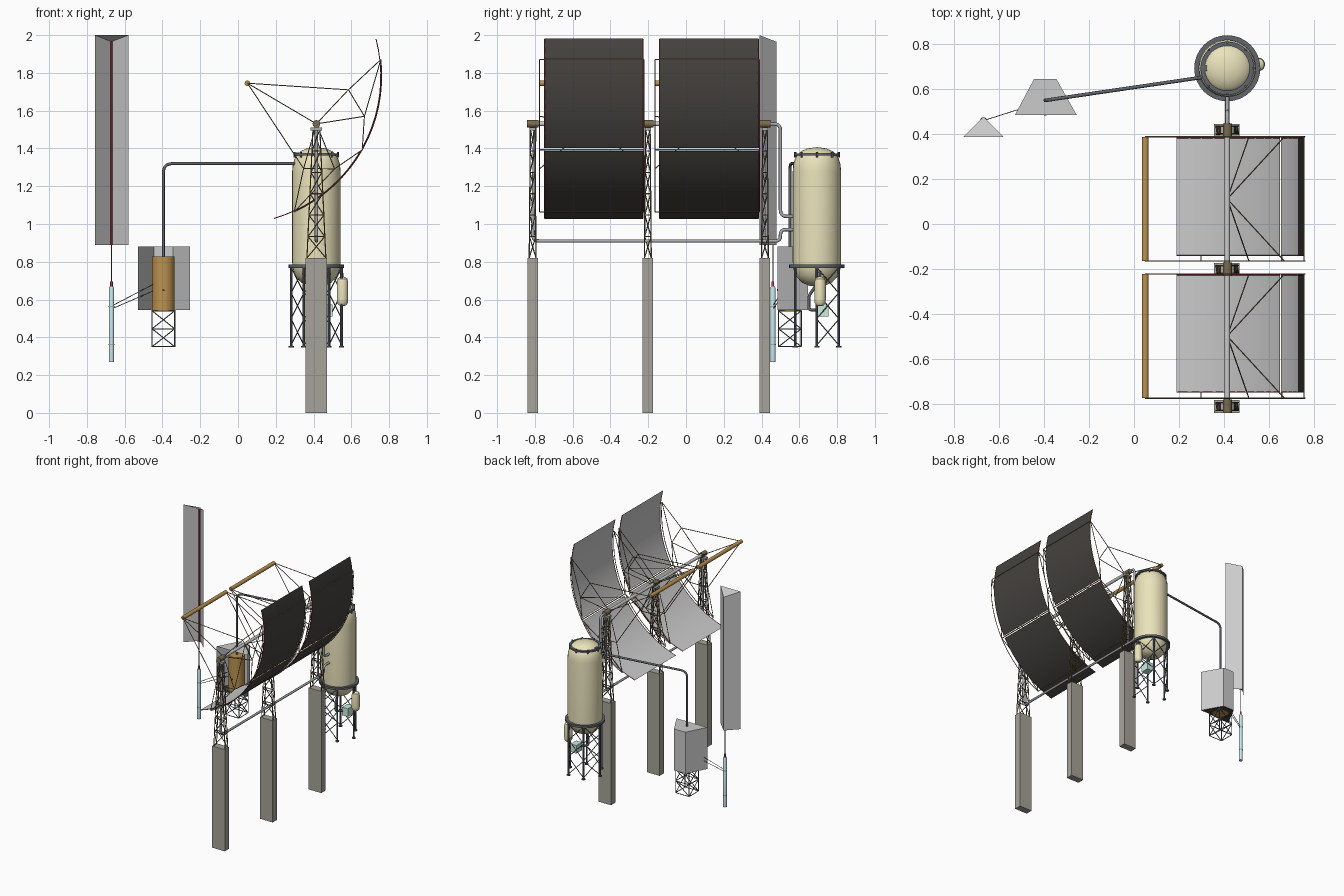
import bpy, bmesh, math
from mathutils import Vector, Matrix

if "Cube" in bpy.data.objects:
    bpy.data.objects.remove(bpy.data.objects["Cube"])

def mat(name, c):
    m = bpy.data.materials.new(name)
    m.diffuse_color = (*c, 1)
    m.use_nodes = True
    m.node_tree.nodes["Principled BSDF"].inputs["Base Color"].default_value = m.diffuse_color
    return m

CONC = mat("concrete", (.38, .37, .32)); DARK = mat("dark_backing", (.06, .055, .05))
BROWN = mat("copper", (.5, .29, .08)); CREAM = mat("cream", (.83, .77, .5))
STEEL = mat("dark_steel", (.12, .13, .15)); BLUE = mat("pale_blue", (.55, .78, .82))
RED = mat("red", (.5, .04, .08)); MINT = mat("mint", (.6, .85, .75))
FRAME = mat("frame_bronze", (.2, .15, .08)); PIPE = mat("pipe_grey", (.4, .41, .42))

def finish(name, bm, m=None, smooth=False):
    me = bpy.data.meshes.new(name)
    bm.to_mesh(me); bm.free()
    ob = bpy.data.objects.new(name, me)
    bpy.context.collection.objects.link(ob)
    if m: me.materials.append(m)
    if smooth:
        bpy.ops.object.select_all(action='DESELECT')
        ob.select_set(True); bpy.context.view_layer.objects.active = ob
        bpy.ops.object.shade_smooth_by_angle(angle=math.radians(35))
    return ob

def box(name, lo, hi, m=None):
    lo, hi = Vector(lo), Vector(hi)
    bm = bmesh.new()
    bmesh.ops.create_cube(bm, size=1, matrix=Matrix.Translation((lo + hi) / 2) @ Matrix.Diagonal((*(hi - lo), 1)))
    return finish(name, bm, m)

def bars(name, segs, r, m=None, n=6):
    bm = bmesh.new()
    for p, q in segs:
        p, q = Vector(p), Vector(q)
        d = q - p
        M = Matrix.Translation((p + q) / 2) @ d.to_track_quat('Z', 'Y').to_matrix().to_4x4()
        bmesh.ops.create_cone(bm, cap_ends=True, segments=n, radius1=r, radius2=r, depth=d.length, matrix=M)
    return finish(name, bm, m, n > 8)

def pipe(name, pts, r, m=PIPE, bend=.035):
    # polyline with rounded corners, swept by a circle
    pts = [Vector(p) for p in pts]
    path = [pts[0]]
    for a, b, c in zip(pts, pts[1:], pts[2:]):
        k = min(bend, (a - b).length * .45, (c - b).length * .45)
        s, e = b + (a - b).normalized() * k, b + (c - b).normalized() * k
        path += [s.lerp(b, t).lerp(b.lerp(e, t), t) for t in (0, .2, .4, .6, .8, 1)]
    path.append(pts[-1])
    cu = bpy.data.curves.new(name, 'CURVE')
    cu.dimensions = '3D'; cu.bevel_depth = r; cu.bevel_resolution = 2; cu.use_fill_caps = True
    sp = cu.splines.new('POLY'); sp.points.add(len(path) - 1)
    for q, v in zip(sp.points, path): q.co = (*v, 1)
    ob = bpy.data.objects.new(name, cu)
    bpy.context.collection.objects.link(ob)
    cu.materials.append(m)
    bpy.ops.object.select_all(action='DESELECT')
    ob.select_set(True); bpy.context.view_layer.objects.active = ob
    bpy.ops.object.convert(target='MESH')

def lathe(name, prof, x, y, m, n=32):
    bm = bmesh.new()
    vs = [bm.verts.new((x + r, y, z)) for r, z in prof]
    es = [bm.edges.new(p) for p in zip(vs, vs[1:])]
    bmesh.ops.spin(bm, geom=vs + es, cent=(x, y, 0), axis=(0, 0, 1), angle=2 * math.pi, steps=n)
    bmesh.ops.remove_doubles(bm, verts=bm.verts, dist=1e-5)
    bmesh.ops.recalc_face_normals(bm, faces=bm.faces)
    finish(name, bm, m, True)

def ring(name, ro, ri, z0, z1, x, y, m=STEEL):
    lathe(name, [(ri, z0), (ro, z0), (ro, z1), (ri, z1), (ri, z0)], x, y, m)

def faces(name, polys, m=None):
    bm = bmesh.new()
    for p in polys: bm.faces.new([bm.verts.new(v) for v in p])
    bmesh.ops.remove_doubles(bm, verts=bm.verts, dist=1e-5)
    bmesh.ops.recalc_face_normals(bm, faces=bm.faces)
    return finish(name, bm, m)

# --- piers, pylons and bearings
HX, HZ = .415, 1.53
for i, y in enumerate((-.812, -.202, .418)):
    box(f"pier_{i}", (.357, y - .028, 0), (.47, y + .028, .82), CONC)
    lvl = [.82 + .68 * k / 6 for k in range(7)]
    def leg(sx, sy, z):
        t = (z - .82) / .68
        return (HX + sx * (.05 - .032 * t), y + sy * (.018 - .006 * t), z)
    C = [(-1, -1), (1, -1), (1, 1), (-1, 1)]
    segs = [(leg(*c, .82), leg(*c, 1.5)) for c in C]
    for k in range(6):
        for a, b in zip(C, C[1:] + C[:1]):
            segs += [(leg(*a, lvl[k]), leg(*b, lvl[k + 1])), (leg(*a, lvl[k + 1]), leg(*b, lvl[k + 1]))]
    bars(f"pylon_{i}", segs, .0032, FRAME, 5)
    bars(f"bearing_{i}", [((HX, y - .03, HZ), (HX, y + .03, HZ))], .02, FRAME, 16)
    box(f"bearing_seat_{i}", (HX - .03, y - .016, 1.495), (HX + .03, y + .016, 1.51), PIPE)

bars("torque_tube", [((HX, -.83, HZ), (HX, .45, HZ))], .012, None, 16)

# --- curved collector modules (arc about a centre line, local axis tilted down to the right)
R, CX, CZ = .782, -.027, 1.782
A0 = math.atan2(-.494, .869)
def arc(a, r=R): return (CX + r * math.cos(A0 + a), CZ + r * math.sin(A0 + a))
def loc(d, a): return (.46 + .494 * d + .869 * a, 1.505 + .869 * d - .494 * a)
AM = math.asin(.546 / R); AR = math.asin(.46 / R)

def sheet(name, y0, y1, a0, a1, r, m, flip):
    bm = bmesh.new(); N = 14
    rows = []
    for k in range(N + 1):
        x, z = arc(a0 + (a1 - a0) * k / N, r)
        rows.append((bm.verts.new((x, y0, z)), bm.verts.new((x, y1, z))))
    for (a, b), (c, d) in zip(rows, rows[1:]):
        bm.faces.new((c, d, b, a) if flip else (a, b, d, c))
    finish(name, bm, m, True)

FOC = (.05, 1.745)
for i, (f0, f1, m0, m1) in enumerate(((-.775, -.223, -.748, -.228), (-.165, .388, -.14, .383))):
    trim = []
    for nm, a0, a1 in (("lower", -AM, -.012), ("upper", .012, AM)):
        sheet(f"mirror_{nm}_{i}", m0, m1, a0, a1, R, None, True)
        sheet(f"mirror_back_{nm}_{i}", m0, m1, a0, a1, R + .003, DARK, False)
        for y in (m0, m1):
            pts = [(x, y, z) for x, z in (arc(a0 + (a1 - a0) * k / 10, R + .001) for k in range(11))]
            trim += list(zip(pts, pts[1:]))
    bars(f"mirror_trim_{i}", trim, .0025, RED, 4)
    # support trusses at each end of the module
    hub = (HX, HZ)
    up, low = loc(.24, .007), loc(-.24, .007)
    mu, ml = loc(.16, .15), loc(-.16, .15)
    tu, tl, v = arc(AR, R + .006), arc(-AR, R + .006), arc(0, R + .006)
    links = [(FOC, hub), (FOC, up), (FOC, low), (hub, up), (hub, low), (up, tu), (low, tl), (up, mu),
             (low, ml), (hub, mu), (hub, ml), (mu, tu), (ml, tl), (mu, v), (ml, v)]
    rib = [arc(-AR + 2 * AR * k / 16, R + .006) for k in range(17)]
    links += list(zip(rib, rib[1:]))
    segs = [((p[0], y, p[1]), (q[0], y, q[1])) for y in (f0, f1) for p, q in links]
    segs += [((p[0], f0, p[1]), (p[0], f1, p[1])) for p in (tu, tl)]
    ym = (f0 + f1) / 2
    segs += [((HX, ym, HZ), (p[0], y, p[1])) for y in (f0, f1) for p in (mu, ml)]
    bars(f"collector_frame_{i}", segs, .0028, FRAME, 5)
    bars(f"spine_{i}", [((v[0], f0, v[1]), (v[0], f1, v[1]))], .004, BROWN)
    bars(f"receiver_tube_{i}", [((FOC[0], f0, FOC[1]), (FOC[0], f1, FOC[1]))], .015, BROWN, 12)

# --- heat pipes between collector and tank
TX, TY = .415, .693
pipe("return_pipe", [(HX, -.80, HZ), (HX, -.812, .91), (HX, .5, .91), (HX, .5, .97), (HX, .58, .97)], .009)
pipe("feed_pipe", [(HX, .40, HZ), (HX, .5, HZ), (HX, .5, 1.04), (HX, .58, 1.04)], .009)
pipe("drop_pipe", [(HX, .425, 1.5), (HX, .425, .91)], .007)
pipe("oven_pipe", [(.30, .652, 1.32), (-.395, .55, 1.32), (-.395, .55, .80)], .008, STEEL, .05)

# --- storage tank
lathe("tank", [(0, .67), (.04, .673), (.08, .69), (.112, .725), (.127, .77), (.128, .80), (.128, 1.28),
               (.125, 1.315), (.116, 1.345), (.105, 1.365), (.085, 1.385), (.05, 1.4), (0, 1.407)], TX, TY, CREAM)
ring("tank_base_ring", .147, .12, .768, .785, TX, TY)
ring("tank_top_ring", .119, .1, 1.362, 1.374, TX, TY)
box("tank_bracket", (TX - .12, TY - .012, 1.36), (TX - .09, TY + .012, 1.378), STEEL)
studs = []
for k in range(8):
    c, s = math.cos(k * math.pi / 4), math.sin(k * math.pi / 4)
    studs.append(((TX + .115 * c, TY + .115 * s, 1.352), (TX + .115 * c, TY + .115 * s, 1.382)))
bars("tank_lid_bolts", studs, .006, STEEL)
P = lambda k, z: (TX + .133 * math.cos(k * math.pi / 3), TY + .133 * math.sin(k * math.pi / 3), z)
bars("tank_legs", [(P(k, .35), P(k, .77)) for k in range(6)], .007, STEEL, 8)
bars("tank_feet", [(P(k, .347), P(k, .355)) for k in range(6)], .014, STEEL, 8)
br = []
for k in (0, 2, 4, 1):
    for z in (.36, .5, .635):
        br += [(P(k, z), P(k + 1, z + .135)), (P(k + 1, z), P(k, z + .135))]
bars("tank_leg_braces", br, .003, STEEL, 5)

# expansion vessel and pump
lathe("expansion_vessel", [(0, .565), (.018, .568), (.029, .582), (.03, .6), (.03, .69), (.026, .71), (.012, .72), (0, .722)],
      .553, .71, CREAM, 20)
pipe("vessel_pipe", [(.553, .71, .715), (.553, .71, .745), (.50, .70, .745)], .006, STEEL, .015)
box("pump", (.45, .685, .51), (.5, .755, .575), MINT)
pipe("pump_pipe", [(TX, TY, .68), (TX, .65, .62), (TX, .65, .545), (.46, .70, .545)], .008, STEEL, .02)

# --- oven: flared reflector housing around a copper drum
Z0, Z1 = .545, .88
B = [(-.53, .485), (-.445, .645), (-.345, .645), (-.255, .485)]
walls = [[(*a, Z0), (*b, Z0), (*b, Z1), (*a, Z1)] for a, b in zip(B, B[1:])]
faces("oven_housing", walls + [[(*p, Z1) for p in B]])
faces("oven_floor", [[(*p, Z0) for p in B]], DARK)
bars("oven_drum", [((-.395, .55, .54), (-.395, .55, .828))], .06, BROWN, 32)
bars("oven_knob", [((-.395, .482, .65), (-.395, .492, .65))], .006, STEEL, 8)
S = [(-.455, .49), (-.335, .49), (-.335, .61), (-.455, .61)]
segs = [((*p, .35), (*p, .545)) for p in S]
for a, b in zip(S, S[1:] + S[:1]):
    for z in (.35, .445, .54): segs.append(((*a, z), (*b, z)))
    for z in (.35, .445): segs += [((*a, z), (*b, z + .095)), ((*b, z), (*a, z + .095))]
bars("oven_stand", segs, .003, STEEL, 5)

# --- tall V-shaped reflector with sloped cap
L, A, Q = (-.758, .388), (-.67, .478), (-.58, .388)
faces("tall_reflector", [[(*L, .89), (*A, .89), (*A, 1.965), (*L, 2)], [(*A, .89), (*Q, .89), (*Q, 2), (*A, 1.965)]])
faces("tall_reflector_cap", [[(*L, 2), (*A, 1.965), (*Q, 2)]])
bars("tall_receiver", [((-.67, .462, .89), (-.67, .462, 1.965))], .005, RED, 10)
faces("tall_reflector_base", [[(-.69, .458, .89), (-.67, .478, .89), (-.65, .458, .89)]], DARK)

# --- small blue vessel hung below it, with thin lines to the oven
VX, VY = -.67, .46
lathe("blue_vessel", [(0, .27), (.014, .27), (.014, .66), (.01, .67), (0, .67)], VX, VY, BLUE, 16)
for z in (.36, .56): ring(f"vessel_band_{z}", .0152, .013, z, z + .006, VX, VY, PIPE)
bars("vessel_cap", [((VX, VY, .668), (VX, VY, .695))], .007, RED, 12)
bars("vessel_rod", [((VX, VY, .69), (VX, VY, .895))], .003, STEEL)
bars("oven_lines", [((VX, VY, .565), (-.45, .53, .68)), ((VX, VY, .55), (-.45, .53, .645))], .002, STEEL)
